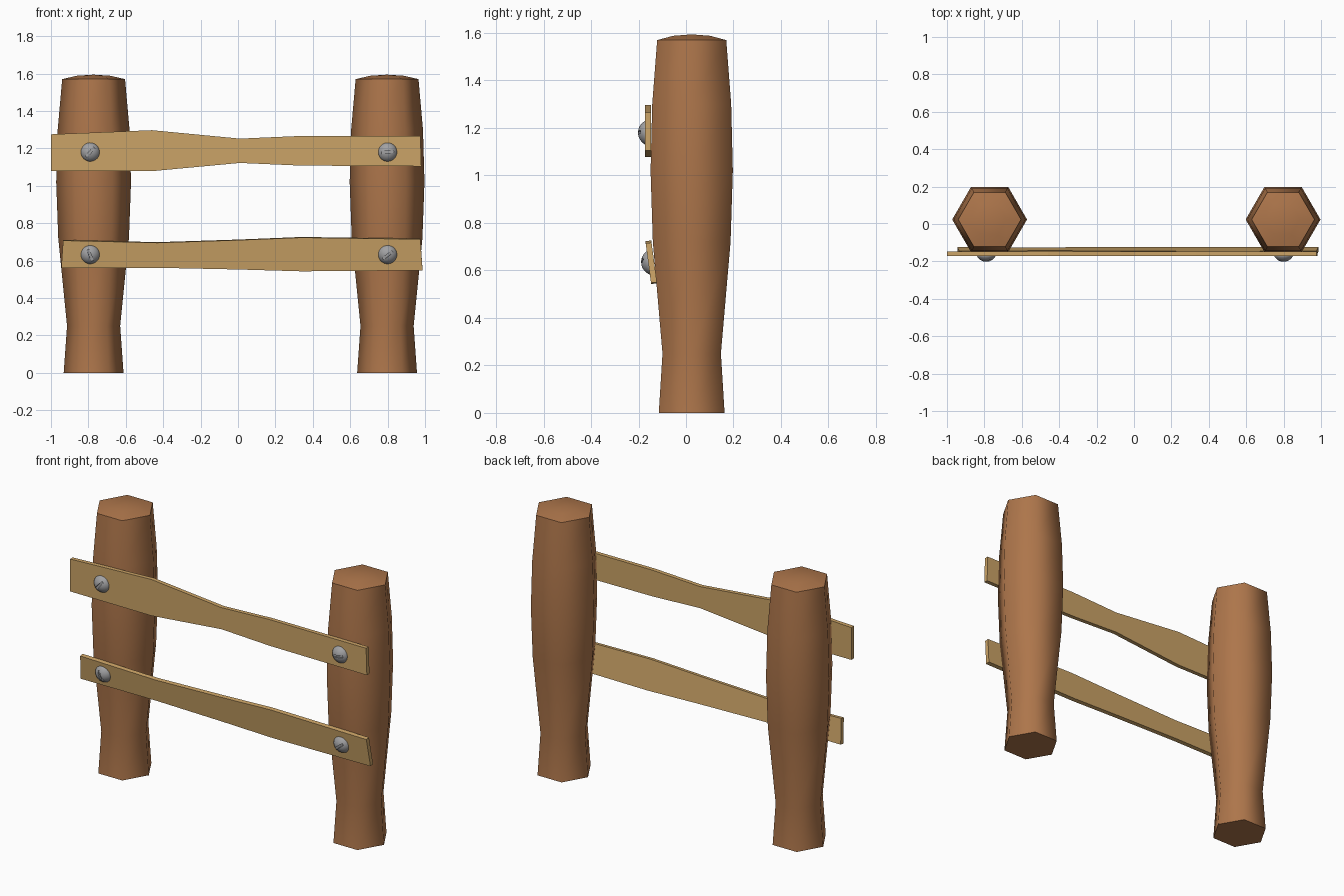
import bpy, bmesh, math
from mathutils import Matrix

if "Cube" in bpy.data.objects:
    bpy.data.objects.remove(bpy.data.objects["Cube"])


def material(name, rgb):
    m = bpy.data.materials.new(name)
    m.diffuse_color = (*rgb, 1)
    m.use_nodes = True
    m.node_tree.nodes["Principled BSDF"].inputs["Base Color"].default_value = m.diffuse_color
    return m


POST = material("brown_wood", (0.42, 0.18, 0.07))
RAIL = material("pale_wood", (0.60, 0.37, 0.135))
METAL = material("grey_metal", (0.36, 0.36, 0.37))


def make(name, bm, mat, matrix, angle=None):
    bmesh.ops.recalc_face_normals(bm, faces=bm.faces)
    me = bpy.data.meshes.new(name)
    bm.to_mesh(me)
    bm.free()
    ob = bpy.data.objects.new(name, me)
    bpy.context.collection.objects.link(ob)
    me.materials.append(mat)
    ob.matrix_world = matrix
    if angle:
        smooth(ob, angle)
    return ob


def smooth(ob, angle):
    bpy.ops.object.select_all(action='DESELECT')
    ob.select_set(True)
    bpy.context.view_layer.objects.active = ob
    bpy.ops.object.shade_smooth_by_angle(angle=math.radians(angle))


def lathe(profile, sides):
    """Rings of (radius, z), flat bottom, pointed top."""
    bm = bmesh.new()
    rings = []
    for r, z in profile[:-1]:
        rings.append([bm.verts.new((r * math.cos(math.tau * i / sides),
                                    r * math.sin(math.tau * i / sides), z)) for i in range(sides)])
    bm.faces.new(rings[0][::-1])
    for a, b in zip(rings, rings[1:]):
        for i in range(sides):
            j = (i + 1) % sides
            bm.faces.new((a[i], a[j], b[j], b[i]))
    tip = bm.verts.new((0, 0, profile[-1][1]))
    for i in range(sides):
        bm.faces.new((rings[-1][i], rings[-1][(i + 1) % sides], tip))
    return bm


# Hexagonal swelling posts
post_profile = [(0.16, 0), (0.142, 0.25), (0.189, 0.72), (0.2, 1.02), (0.192, 1.3),
                (0.168, 1.57), (0.09, 1.588), (0, 1.594)]
for side, x in (("left", -0.772), ("right", 0.797)):
    make(side + "_post", lathe(post_profile, 6), POST, Matrix.Translation((x, 0.024, 0)), 66)


def rail(name, stations, frame, z0, thick=0.025):
    """Stations are (x top, z top, x bottom, z bottom) along the plank."""
    bm = bmesh.new()
    rows = [[bm.verts.new(p) for p in ((xt, zt - z0, 0), (xb, zb - z0, 0),
                                       (xb, zb - z0, thick), (xt, zt - z0, thick))]
            for xt, zt, xb, zb in stations]
    bm.faces.new(rows[0])
    bm.faces.new(rows[-1])
    for a, b in zip(rows, rows[1:]):
        for i in range(4):
            j = (i + 1) % 4
            bm.faces.new((a[i], a[j], b[j], b[i]))
    make(name, bm, RAIL, frame)


def screw(name, frame, x, slot_angle):
    # Domed head, a spherical cap
    r, h = 0.05, 0.03
    big = (r * r + h * h) / (2 * h)
    prof = [(r, -0.004)]
    top = math.asin(r / big)
    for k in range(6):
        a = top * (1 - k / 6)
        prof.append((big * math.sin(a), big * math.cos(a) - big + h))
    prof.append((0, h))
    m = frame @ Matrix.Translation((x, 0, 0.025)) @ Matrix.Rotation(math.radians(slot_angle), 4, 'Z')
    ob = make(name, lathe(prof, 24), METAL, m)
    # Cut the slot
    bm = bmesh.new()
    bmesh.ops.create_cube(bm, size=1, matrix=Matrix.Translation((0, 0, h)) @ Matrix.Diagonal((0.2, 0.013, 0.022, 1)))
    cutter = make("slot_cutter", bm, METAL, m)
    cutter.hide_render = True
    mod = ob.modifiers.new("slot", 'BOOLEAN')
    mod.operation = 'DIFFERENCE'
    mod.solver = 'EXACT'
    mod.object = cutter
    bpy.context.view_layer.update()
    bpy.context.view_layer.objects.active = ob
    bpy.ops.object.modifier_apply(modifier=mod.name)
    bpy.data.objects.remove(cutter)
    smooth(ob, 35)


# Rails: back-plane y, centre z, tilt, outline, slot angles
rails = [
    ("upper", -0.147, 1.18, 0,
     [(-1, 1.275, -1, 1.08), (-0.46, 1.297, -0.46, 1.078), (0.01, 1.252, 0.01, 1.122),
      (0.33, 1.266, 0.33, 1.108), (0.975, 1.265, 0.98, 1.104)], (48, 6)),
    ("lower", -0.134, 0.635, 7.7,
     [(-0.935, 0.711, -0.945, 0.562), (-0.43, 0.699, -0.43, 0.564), (0, 0.713, 0, 0.555),
      (0.34, 0.727, 0.34, 0.545), (0.975, 0.718, 0.987, 0.55)], (-68, 38)),
]
for name, y, z, tilt, stations, angles in rails:
    frame = Matrix.Translation((0, y, z)) @ Matrix.Rotation(math.radians(90 + tilt), 4, 'X')
    rail(name + "_rail", stations, frame, z)
    for side, x, a in zip(("left", "right"), (-0.79, 0.8), angles):
        screw(f"{name}_{side}_screw", frame, x, a)
